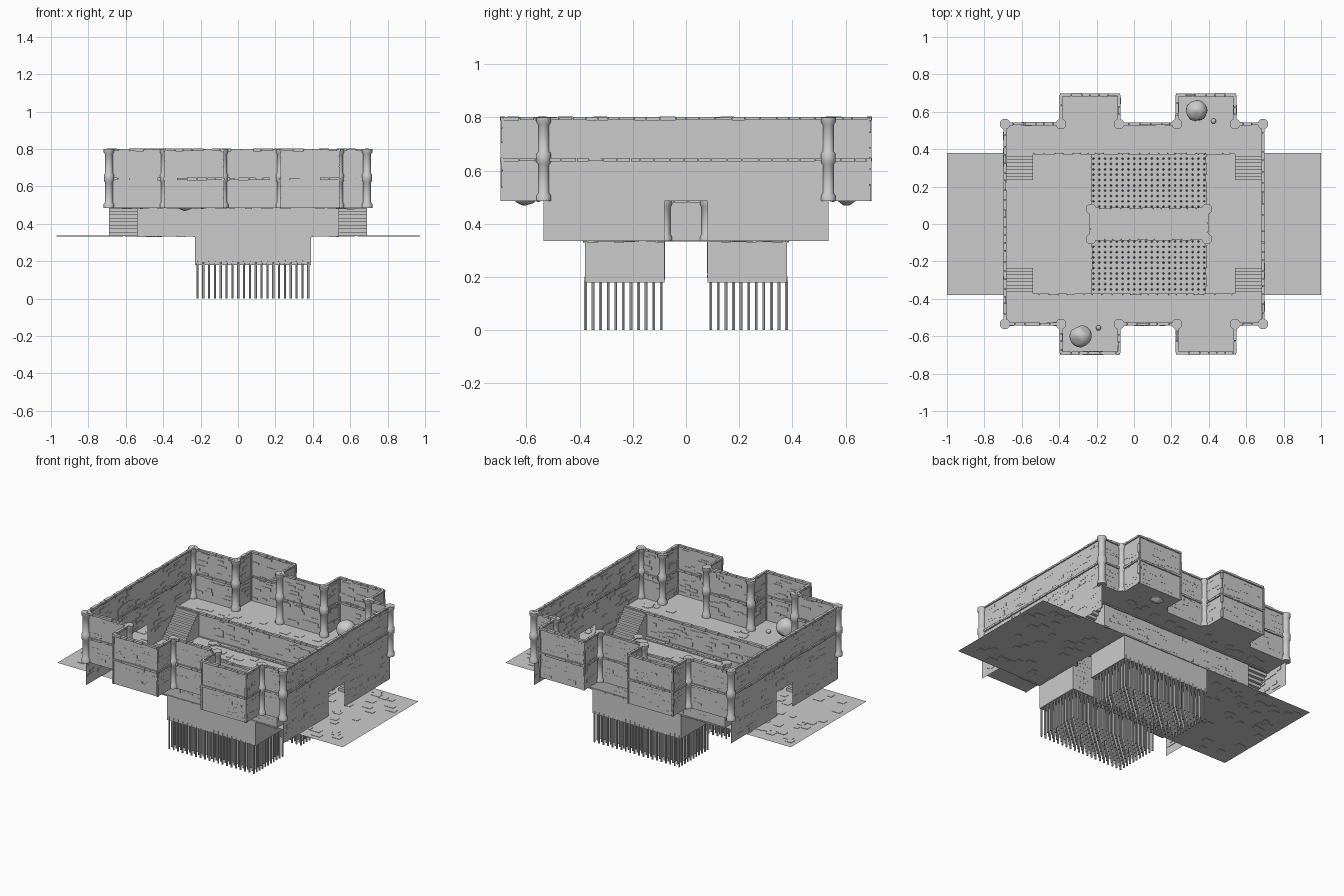
import bpy, bmesh, math, random
from mathutils import Vector, Matrix

if "Cube" in bpy.data.objects:
    bpy.data.objects.remove(bpy.data.objects["Cube"])

random.seed(4)
ZP, ZF, ZL, ZM, ZT = 0.18, 0.335, 0.485, 0.64, 0.795   # pit, floor, ledge, mid band, top
X, Y, YA, YP, YB = 0.69, 0.535, 0.69, 0.38, 0.08       # room, alcove, pit and bridge limits
PX0, PX1 = -0.23, 0.39
ALCOVES = [(-0.39, -0.08), (0.23, 0.54)]
UP = Vector((0, 0, 1))


def finish(name, bm, smooth=False):
    me = bpy.data.meshes.new(name)
    bm.to_mesh(me)
    bm.free()
    ob = bpy.data.objects.new(name, me)
    bpy.context.collection.objects.link(ob)
    if smooth:
        for p in me.polygons:
            p.use_smooth = True
        bpy.context.view_layer.objects.active = ob
        ob.select_set(True)
        bpy.ops.object.shade_smooth_by_angle(angle=math.radians(40))
        ob.select_set(False)
    return ob


def face(bm, pts):
    bm.faces.new([bm.verts.new(p) for p in pts])


def flat(bm, x0, x1, y0, y1, z):
    face(bm, [(x0, y0, z), (x1, y0, z), (x1, y1, z), (x0, y1, z)])


def wall(bm, a, b, z0, z1):
    face(bm, [(*a, z0), (*b, z0), (*b, z1), (*a, z1)])


def block(bm, c, u, v, size):
    # box with local axes u, v and u x v
    w = u.cross(v)
    m = Matrix((u, v, w)).transposed().to_4x4()
    m.translation = c
    bmesh.ops.create_cube(bm, size=1, matrix=m @ Matrix.Diagonal((*size, 1)))


def trim(bm, a, b, w=0.018):
    # row of irregular stones from a to b
    a, b = Vector(a), Vector(b)
    u = (b - a).normalized()
    v = UP if abs(u.z) < 0.5 else Vector((1, 0, 0))
    t, end = 0.0, (b - a).length
    while t < end - 0.002:
        l = min(random.uniform(0.035, 0.065), end - t)
        s = w * random.uniform(0.7, 1.1)
        block(bm, a + u * (t + l / 2), u, v, (l * 0.95, s * 0.75, s))
        t += l


def bricks(bm, a, b, z0, z1):
    # thin raised bricks on the inner side of a wall
    a, b = Vector((*a, 0)), Vector((*b, 0))
    u, length = (b - a).normalized(), (b - a).length
    n = UP.cross(u)
    for i in range(int(length * (z1 - z0) * 260)):
        l, h = random.uniform(0.03, 0.07), random.choice((0.012, 0.02))
        if l < length:
            s = random.uniform(l / 2, length - l / 2)
            z = random.uniform(z0 + 0.015, z1 - 0.015)
            block(bm, a + u * s + UP * z + n * 0.001, u, UP, (l, h, 0.004))


# Perimeter, counter-clockwise so that the left side faces inward
front = [(-X, -Y)]
for x0, x1 in ALCOVES:
    front += [(x0, -Y), (x0, -YA), (x1, -YA), (x1, -Y)]
front.append((X, -Y))
loop = front + [(x, -y) for x, y in reversed(front)]

walls, brick, edging = bmesh.new(), bmesh.new(), bmesh.new()
for i, a in enumerate(loop):
    b = loop[(i + 1) % len(loop)]
    wall(walls, a, b, ZL, ZT)
    bricks(brick, a, b, ZL, ZT)
    for z in (ZM, ZT):
        trim(edging, (*a, z), (*b, z))
    if abs(a[1]) == YA:
        trim(edging, (*a, ZL), (*a, ZT), 0.014)

# Lower side walls, leaving the doorways open
for x in (-X, X):
    for s in (-1, 1):
        p, q = (x, s * YB), (x, s * Y)
        wall(walls, p, q, ZF, ZL)
        bricks(brick, *((p, q) if x * s > 0 else (q, p)), ZF, ZL)

# Floors, pits and raised bridge
floor = bmesh.new()
for x0, x1 in ((-1, PX0), (PX1, 1)):
    flat(floor, x0, x1, -YP, YP, ZF)
flat(floor, PX0, PX1, -YB, YB, ZL)
for x in (PX0, PX1):
    wall(walls, (x, -YB), (x, YB), ZF, ZL)
    trim(edging, (x, -YB, ZL), (x, YB, ZL))
for s in (-1, 1):
    flat(floor, -X, X, s * YP, s * Y, ZL)
    for x0, x1 in ALCOVES:
        flat(floor, x0, x1, s * Y, s * YA, ZL)
    flat(floor, PX0, PX1, s * YB, s * YP, ZP)
    wall(walls, (-0.54, s * YP), (0.54, s * YP), ZF, ZL)
    wall(walls, (PX0, s * YP), (PX1, s * YP), ZP, ZF)
    wall(walls, (PX0, s * YB), (PX1, s * YB), ZP, ZL)
    bricks(brick, (s * 0.54, s * YP), (-s * 0.54, s * YP), ZF, ZL)
    bricks(brick, (s * PX0, s * YB), (s * PX1, s * YB), ZP, ZL) if s > 0 else \
        bricks(brick, (PX1, -YB), (PX0, -YB), ZP, ZL)
    trim(edging, (-X, s * YP, ZL), (X, s * YP, ZL))
    trim(edging, (-0.54, s * YP, ZF), (0.54, s * YP, ZF), 0.012)
    trim(edging, (PX0, s * YB, ZL), (PX1, s * YB, ZL))
    for x in (PX0, PX1):
        wall(walls, (x, s * YB), (x, s * YP), ZP, ZF)
        trim(edging, (x, s * YB, ZF), (x, s * YP, ZF), 0.014)
finish("walls", walls)
finish("floors", floor)
finish("wall_bricks", brick)
finish("stone_edging", edging)

# Raised floor tiles
tiles = bmesh.new()
for x0, x1, y0, y1, z, n in ((-0.98, PX0 - 0.04, -0.35, 0.35, ZF, 45), (PX1 + 0.04, 0.98, -0.35, 0.35, ZF, 35),
                             (PX0, PX1, -0.05, 0.05, ZL, 8), (-0.64, 0.64, 0.42, 0.5, ZL, 16),
                             (-0.64, 0.64, -0.5, -0.42, ZL, 16)):
    for i in range(n):
        c = Vector((random.uniform(x0 + 0.03, x1 - 0.03), random.uniform(y0, y1), z))
        block(tiles, c, Vector((1, 0, 0)), Vector((0, 1, 0)), (random.uniform(0.03, 0.06), 0.035, 0.004))
finish("floor_tiles", tiles)

# Corner stairs up to the ledges
stairs = bmesh.new()
N, Y0 = 8, 0.235
run, rise = (YP - Y0) / N, (ZL - ZF) / N
for sx in (-1, 1):
    for sy in (-1, 1):
        prof = []
        for i in range(N):
            prof += [(Y0 + i * run, ZF + i * rise), (Y0 + i * run, ZF + (i + 1) * rise)]
        prof.append((YP, ZL))
        for (ya, za), (yb, zb) in zip(prof, prof[1:]):
            face(stairs, [(sx * 0.54, sy * ya, za), (sx * X, sy * ya, za),
                          (sx * X, sy * yb, zb), (sx * 0.54, sy * yb, zb)])
        face(stairs, [(sx * 0.54, sy * y, z) for y, z in prof + [(YP, ZF)]])
finish("stairs", stairs)


def lathe(bm, x, y, prof, n=12):
    rings = [[bm.verts.new((x + r * math.cos(k * math.tau / n), y + r * math.sin(k * math.tau / n), z))
              for k in range(n)] for r, z in prof]
    for p, q in zip(rings, rings[1:]):
        for k in range(n):
            bm.faces.new((p[k], p[(k + 1) % n], q[(k + 1) % n], q[k]))
    bm.faces.new(rings[-1])
    bm.faces.new(rings[0][::-1])


# Tall wall pillars and short bridge pillars
TALL = [(.028, ZL), (.028, .505), (.021, .515), (.021, .622), (.027, .63), (.027, .664),
        (.021, .672), (.021, .772), (.028, .782), (.028, .8)]
SHORT = [(.028, ZF), (.028, .35), (.021, .36), (.021, .462), (.028, .472), (.028, .492)]
pillars = bmesh.new()
for x, y in loop:
    if abs(y) == Y:
        lathe(pillars, x, y, TALL)
for x in (PX0, PX1):
    for y in (-YB, YB):
        lathe(pillars, x, y, SHORT)
finish("pillars", pillars, True)

# Spikes rising through the pit floors
spikes = bmesh.new()
for s in (-1, 1):
    for i in range(20):
        for j in range(11):
            lathe(spikes, -0.217 + i * 0.0312, s * (0.093 + j * 0.0285),
                  [(.006, 0), (.006, .18), (.001, .215)], 6)
finish("spikes", spikes)

# Boulders and pebbles in the alcoves
rocks = bmesh.new()
for x, y, r in ((.335, .605, .058), (-.285, -.6, .06), (.425, .55, .014), (-.19, -.555, .014)):
    new = bmesh.ops.create_icosphere(rocks, subdivisions=3, radius=r)["verts"]
    k = [Vector((random.gauss(0, 1), random.gauss(0, 1), random.gauss(0, 1))).normalized() for _ in range(9)]
    for v in new:
        for d in k:
            over = v.co.dot(d) - 0.86 * r
            if over > 0:
                v.co -= d * over
        v.co += Vector((x, y, ZL + r * 0.7))
finish("boulders", rocks, True)
